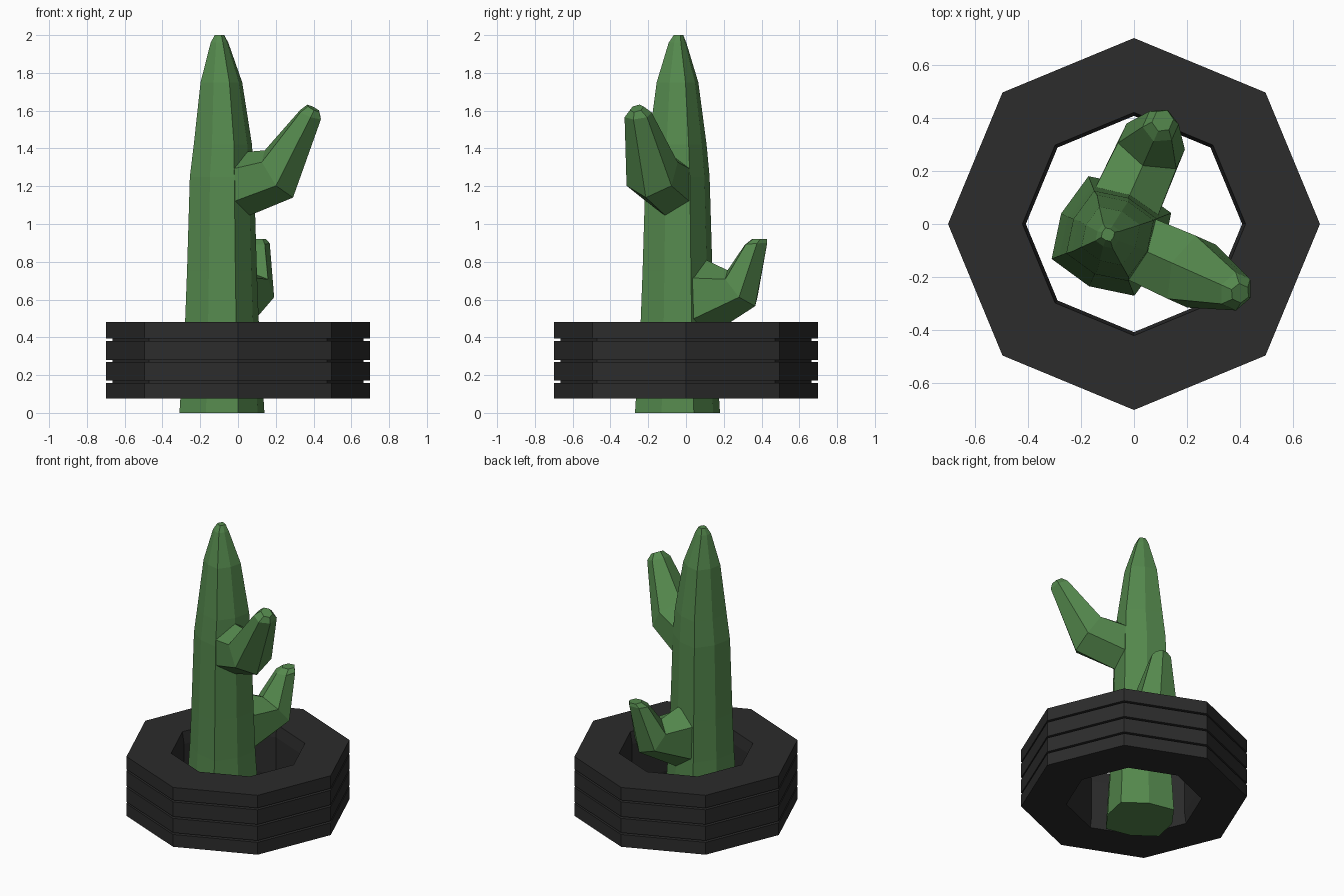
import bpy, bmesh
from math import cos, sin, radians, pi

if "Cube" in bpy.data.objects:
    bpy.data.objects.remove(bpy.data.objects["Cube"])


def material(name, rgb):
    m = bpy.data.materials.new(name)
    m.diffuse_color = (*rgb, 1)
    m.use_nodes = True
    m.node_tree.nodes["Principled BSDF"].inputs["Base Color"].default_value = m.diffuse_color
    return m


def loft(name, rings, mat, closed=False):
    """Skin a list of rings; cap the ends, or join last to first if closed."""
    bm = bmesh.new()
    vs = [[bm.verts.new(p) for p in r] for r in rings]
    n = len(vs[0])
    pairs = list(zip(vs, vs[1:])) + ([(vs[-1], vs[0])] if closed else [])
    for a, b in pairs:
        for i in range(n):
            j = (i + 1) % n
            bm.faces.new((a[i], a[j], b[j], b[i]))
    if not closed:
        bm.faces.new(vs[0])
        bm.faces.new(vs[-1])
    bmesh.ops.recalc_face_normals(bm, faces=bm.faces)
    me = bpy.data.meshes.new(name)
    bm.to_mesh(me)
    bm.free()
    me.materials.append(mat)
    ob = bpy.data.objects.new(name, me)
    bpy.context.collection.objects.link(ob)
    return ob


green = material("cactus_green", (0.09, 0.25, 0.075))
rubber = material("rubber", (0.025, 0.025, 0.025))

# Tyre: octagonal ring with three thin tread grooves
profile = [(0.42, 0.075), (0.70, 0.075)]
for z in (0.165, 0.275, 0.387):
    profile += [(0.70, z - 0.006), (0.665, z - 0.006),
                (0.665, z + 0.006), (0.70, z + 0.006)]
profile += [(0.70, 0.48), (0.42, 0.48), (0.407, 0.40), (0.407, 0.155)]
loft("tyre", [[(r * cos(k * pi / 4), r * sin(k * pi / 4), z) for k in range(8)]
              for r, z in profile], rubber, closed=True)

# Trunk: rounded square section, tapering to a blunt tip
CX, CY = -0.085, -0.045


def trunk_ring(z, r, cx=CX, cy=CY):
    out = []
    for k in range(8):
        a = radians(21 + 45 * k)
        q = r * (0.86 if k % 2 else 1)
        out.append((cx + q * cos(a), cy + q * sin(a), z))
    return out


loft("cactus_trunk", [
    trunk_ring(0, 0.241), trunk_ring(0.48, 0.209), trunk_ring(0.75, 0.198),
    trunk_ring(1.25, 0.182), trunk_ring(1.42, 0.165, -0.08),
    trunk_ring(1.75, 0.118, -0.088), trunk_ring(1.96, 0.05, -0.098, -0.045),
    trunk_ring(2.0, 0.027, -0.098, -0.04)], green)


# Arms: hexagonal rings given as (reach, height, up-vector reach, up-vector height, half width)
def arm(name, angle, specs):
    dx, dy = cos(radians(angle)), sin(radians(angle))
    rings = []
    for t, z, ut, uz, w in specs:
        ring = []
        for k in range(6):
            u, s = cos(k * pi / 3), sin(k * pi / 3) / sin(pi / 3) * w
            d = t + u * ut
            ring.append((CX + dx * d - dy * s, CY + dy * d + dx * s, z + u * uz))
        rings.append(ring)
    loft(name, rings, green)


arm("upper_arm", -24, [
    (0.12, 1.205, 0.0, 0.175, 0.125),
    (0.33, 1.265, -0.082, 0.125, 0.13),
    (0.513, 1.578, -0.06, 0.025, 0.065),
    (0.53, 1.612, -0.035, 0.02, 0.032)])
arm("lower_arm", 66, [
    (0.12, 0.60, 0.0, 0.23, 0.13),
    (0.37, 0.66, -0.08, 0.095, 0.12),
    (0.455, 0.895, -0.065, -0.005, 0.06),
    (0.475, 0.92, -0.043, 0.0, 0.035)])
